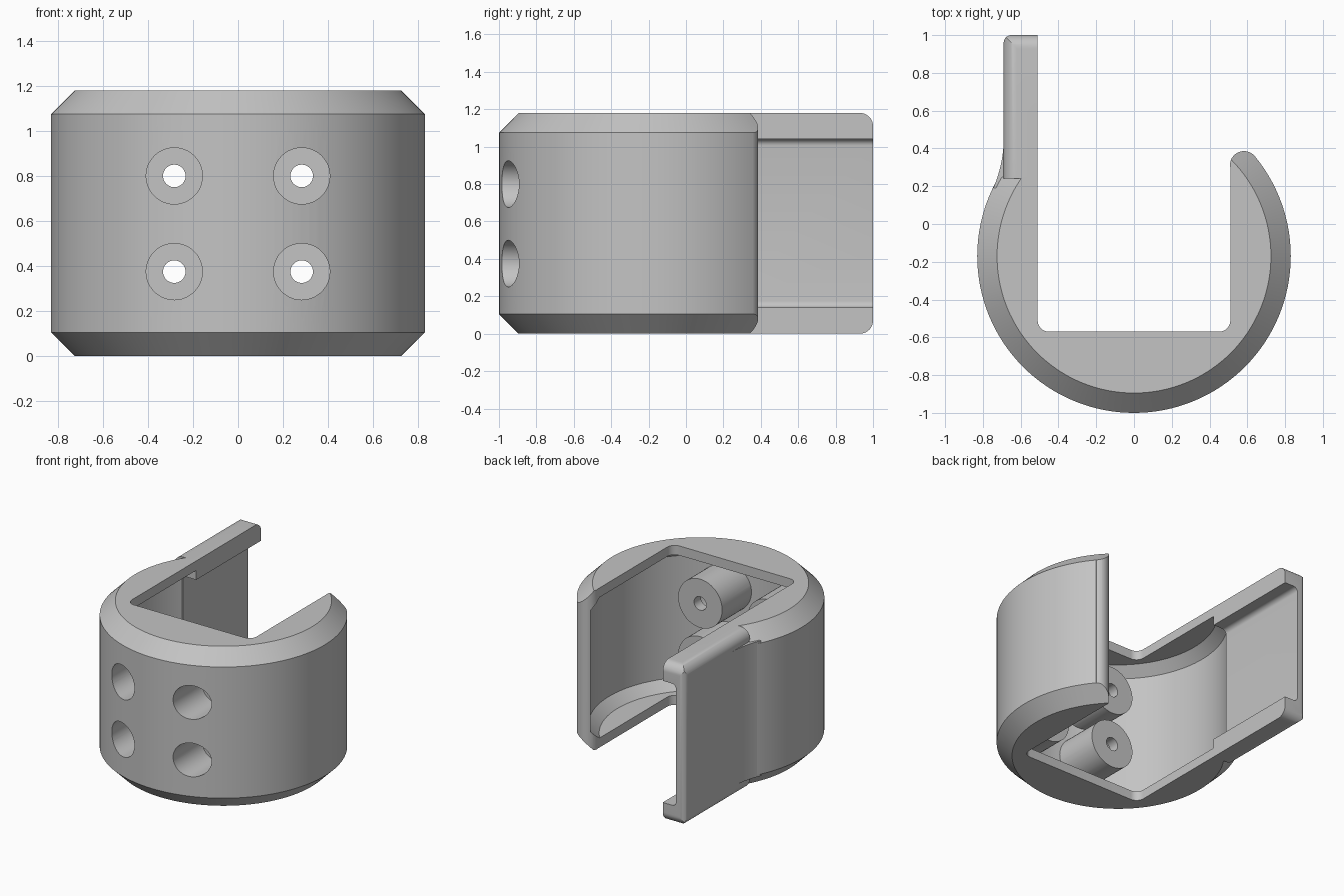
import bpy, bmesh
from math import sin, cos, pi, radians
from mathutils import Vector

cube = bpy.data.objects.get("Cube")
if cube:
    bpy.data.objects.remove(cube)

HEIGHT, RADIUS, CENTER_Y = 1.18, 0.83, -0.17
OPEN_X, OPEN_Y = 0.51, -0.57          # opening half width and front edge
ARM_X, PLATE_X = -0.69, -0.62         # outer and inner face of the arm plate

grey = bpy.data.materials.new("plain grey")
grey.use_nodes = True
grey.diffuse_color = (0.55, 0.55, 0.55, 1)
grey.node_tree.nodes["Principled BSDF"].inputs["Base Color"].default_value = grey.diffuse_color


def finish(name, bm):
    bmesh.ops.recalc_face_normals(bm, faces=bm.faces)
    mesh = bpy.data.meshes.new(name)
    bm.to_mesh(mesh)
    bm.free()
    mesh.materials.append(grey)
    obj = bpy.data.objects.new(name, mesh)
    bpy.context.collection.objects.link(obj)
    return obj


def arc(cx, cy, r, start, end, steps=10):
    angles = [radians(start + (end - start) * i / steps) for i in range(steps + 1)]
    return [(cx + r * cos(a), cy + r * sin(a)) for a in angles]


def prism(name, points, axis, low, high):
    """Extrude a 2D outline along the x, y or z axis."""
    place = {"x": lambda p: (low, p[0], p[1]),
             "y": lambda p: (p[0], low, p[1]),
             "z": lambda p: (p[0], p[1], low)}[axis]
    bm = bmesh.new()
    face = bm.faces.new([bm.verts.new(place(p)) for p in points])
    out = bmesh.ops.extrude_face_region(bm, geom=[face])
    shift = Vector([(high - low) * (axis == a) for a in "xyz"])
    bmesh.ops.translate(bm, vec=shift,
                        verts=[v for v in out["geom"] if isinstance(v, bmesh.types.BMVert)])
    return finish(name, bm)


def chamfered_drum(name, r, low, high, chamfer, steps=128):
    bm = bmesh.new()
    rings = []
    for radius, z in ((r - chamfer, low), (r, low + chamfer),
                      (r, high - chamfer), (r - chamfer, high)):
        rings.append([bm.verts.new((radius * cos(2 * pi * i / steps),
                                    CENTER_Y + radius * sin(2 * pi * i / steps), z))
                      for i in range(steps)])
    for a, b in zip(rings, rings[1:]):
        for i in range(steps):
            j = (i + 1) % steps
            bm.faces.new((a[i], a[j], b[j], b[i]))
    bm.faces.new(rings[0])
    bm.faces.new(rings[-1])
    return finish(name, bm)


def rod(name, x, z, r, low, high):
    return prism(name, arc(x, z, r, 0, 360, 48)[:-1], "y", low, high)


def combine(obj, cutter, operation):
    """Apply one boolean and discard the helper."""
    mod = obj.modifiers.new("cut", "BOOLEAN")
    mod.object, mod.operation, mod.solver = cutter, operation, "EXACT"
    graph = bpy.context.evaluated_depsgraph_get()
    mesh = bpy.data.meshes.new_from_object(obj.evaluated_get(graph))
    obj.modifiers.clear()
    obj.data = mesh
    bpy.data.objects.remove(cutter)


# Hollow drum, with the screw bosses left standing in the cavity
screws = [(x, z) for x in (-0.283, 0.283) for z in (0.375, 0.80)]
body = chamfered_drum("drum_body", RADIUS, 0, HEIGHT, 0.105)
cavity = chamfered_drum("cavity_cutter", 0.75, 0.07, HEIGHT - 0.07, 0.07)
for x, z in screws:
    combine(cavity, rod("boss_cutter", x, z, 0.18, -1.2, -0.3), "DIFFERENCE")
combine(body, cavity, "DIFFERENCE")

# Plan of the U shaped opening, with a rounded tip on the left wall
plan = [(-2, -2), (2, -2), (2, 0.36)]
plan += arc(0.582, 0.312, 0.074, 40, 180, 14)
plan += [(OPEN_X, 0.30)]
plan += arc(OPEN_X - 0.06, OPEN_Y + 0.06, 0.06, 0, -90)
plan += arc(-OPEN_X + 0.06, OPEN_Y + 0.06, 0.06, -90, -180)
plan += [(-OPEN_X, 0.25), (-2, 0.25)]
combine(body, prism("plan_cutter", plan, "z", -1, 2), "INTERSECT")

# Counterbored screw holes
for x, z in screws:
    combine(body, rod("counterbore_cutter", x, z, 0.125, -1.3, -0.65), "DIFFERENCE")
    combine(body, rod("hole_cutter", x, z, 0.05, -1.3, -0.4), "DIFFERENCE")

# Channel shaped arm: thin plate with a rail along the top and bottom
RAIL, R, FILLET = 0.14, 0.07, 0.035
half = arc(ARM_X + R, R, R, 180, 270) + [(-OPEN_X, 0), (-OPEN_X, RAIL)]
half += arc(PLATE_X + FILLET, RAIL + FILLET, FILLET, 270, 180, 6)
section = half + [(x, HEIGHT - z) for x, z in reversed(half)]
arm = prism("arm", section, "y", 0.24, 1.0)
side = [(0, 0)] + arc(1 - R, R, R, -90, 0) + arc(1 - R, HEIGHT - R, R, 0, 90) + [(0, HEIGHT)]
combine(arm, prism("side_cutter", side, "x", -2, 2), "INTERSECT")
end = [(0, 0), (0, 1)] + arc(ARM_X + 0.04, 0.96, 0.04, 90, 180, 6) + [(ARM_X, 0)]
combine(arm, prism("end_cutter", end, "z", -1, 2), "INTERSECT")

# Curved blend where the drum runs into the arm
blend_edge = [(ARM_X - 0.055 * (1 - t) ** 2, 0.19 + 0.26 * t) for t in (i / 10 for i in range(11))]
blend = prism("arm_blend", blend_edge + [(-0.66, 0.45), (-0.68, 0.19)], "z", 0.09, HEIGHT - 0.09)

# Smooth shading with crisp edges
bpy.ops.object.select_all(action="DESELECT")
for obj in (body, arm, blend):
    obj.select_set(True)
bpy.context.view_layer.objects.active = body
bpy.ops.object.shade_smooth_by_angle(angle=radians(25))
